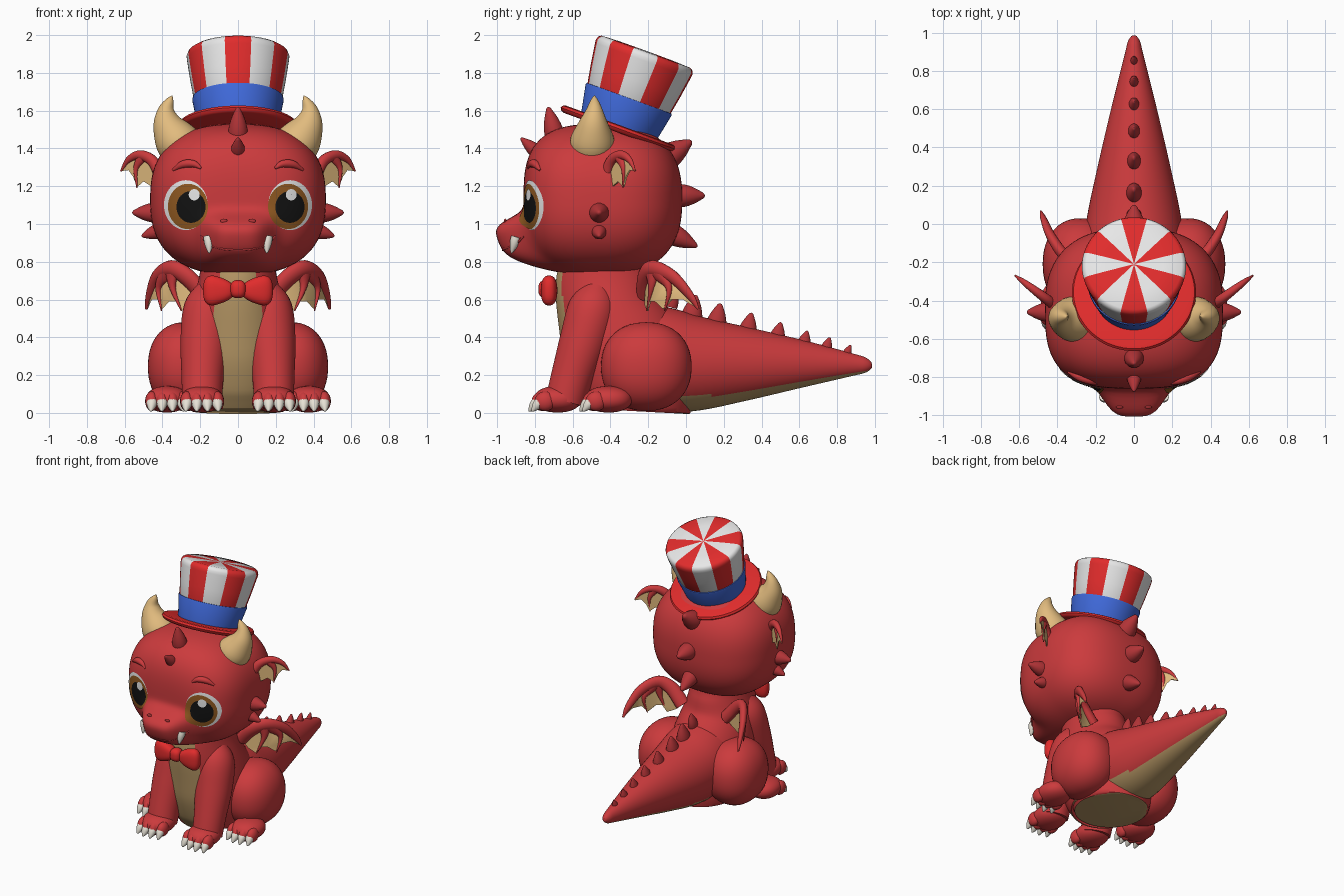
import bpy, bmesh, math
from mathutils import Vector, Matrix

cube = bpy.data.objects.get("Cube")
if cube:
    bpy.data.objects.remove(cube)
made = []


def material(name, *rgb):
    m = bpy.data.materials.new(name)
    m.use_nodes = True
    m.diffuse_color = (*rgb, 1)
    bsdf = next(n for n in m.node_tree.nodes if n.type == 'BSDF_PRINCIPLED')
    bsdf.inputs["Base Color"].default_value = (*rgb, 1)
    return m


skin = material("skin red", .6, .043, .046)
spine = material("spine red", .45, .034, .038)
cloth = material("cloth red", .75, .025, .025)
blue = material("hat blue", .05, .14, .69)
white = material("white", .82, .82, .82)
ivory = material("ivory", .8, .76, .67)
tan = material("horn tan", .76, .5, .21)
belly = material("belly tan", .47, .31, .13)
brown = material("iris brown", .28, .1, .015)
black = material("pupil black", .006, .006, .006)


def finish(name, bm, *mats, rule=None, closed=True):
    if closed:
        bmesh.ops.recalc_face_normals(bm, faces=bm.faces)
    for f in bm.faces:
        if rule:
            f.material_index = rule(f)
    mesh = bpy.data.meshes.new(name)
    bm.to_mesh(mesh)
    bm.free()
    for m in mats:
        mesh.materials.append(m)
    ob = bpy.data.objects.new(name, mesh)
    bpy.context.collection.objects.link(ob)
    made.append(ob)
    return ob


def skin_rings(bm, rings):
    rows = [[bm.verts.new(p) for p in ring] for ring in rings]
    n = len(rows[0])
    for a, b in zip(rows, rows[1:]):
        for i in range(n):
            j = (i + 1) % n
            bm.faces.new((a[i], a[j], b[j], b[i]))
    return rows


def spline(pts, steps):
    """Smooth samples through points with any number of components."""
    p = [Vector(q) for q in pts]
    p = [2 * p[0] - p[1]] + p + [2 * p[-1] - p[-2]]
    out = []
    for a, b, c, d in zip(p, p[1:], p[2:], p[3:]):
        for k in range(steps):
            t = k / steps
            out.append(b + (c - a) * (t / 2) + (2 * a - 5 * b + 4 * c - d) * (t * t / 2)
                       + (3 * b - a - 3 * c + d) * (t ** 3 / 2))
    return out + [p[-2]]


def tube(name, pts, *mats, ref=(1, 0, 0), n=20, steps=5, rule=None):
    """Sweep through (x, y, z, radius[, second radius])."""
    s = spline([q if len(q) == 5 else (*q, q[3]) for q in pts], steps)
    rings = []
    for i, q in enumerate(s):
        t = (s[min(i + 1, len(s) - 1)].to_3d() - s[max(i - 1, 0)].to_3d()).normalized()
        u = Vector(ref)
        u = (u - t * u.dot(t)).normalized()
        v = t.cross(u)
        ang = [2 * math.pi * (k + .5) / n for k in range(n)]
        rings.append([q.to_3d() + u * max(q[3], .002) * math.cos(a)
                      + v * max(q[4], .002) * math.sin(a) for a in ang])
    bm = bmesh.new()
    rows = skin_rings(bm, rings)
    bm.faces.new(rows[0])
    bm.faces.new(rows[-1])
    return finish(name, bm, *mats, rule=rule)


def blob(name, centre, radii, mat, power=2, seg=32):
    """Ellipsoid; higher powers are boxier."""
    bm = bmesh.new()
    bmesh.ops.create_uvsphere(bm, u_segments=seg, v_segments=seg * 2 // 3, radius=1)
    for v in bm.verts:
        k = sum(abs(c) ** power for c in v.co) ** (-1 / power)
        v.co = Vector(centre) + Vector(c * k * r for c, r in zip(v.co, radii))
    return finish(name, bm, mat)


def spike(name, base, tip, r, mat=spine, r2=None, ref=(1, 0, 0)):
    a, b = Vector(base), Vector(tip)
    pts = [(*a.lerp(b, t), r * k, (r2 or r) * k)
           for t, k in ((-.25, 1), (.1, .98), (.5, .72), (.85, .34), (.96, .19), (1, .01))]
    return tube(name, pts, mat, ref=ref, n=16, steps=2)


def lathe(name, profile, place, *mats, n=72, rule=None):
    bm = bmesh.new()
    skin_rings(bm, [[(r * math.sin(2 * math.pi * i / n), -r * math.cos(2 * math.pi * i / n), h)
                     for i in range(n)] for r, h in profile])
    ob = finish(name, bm, *mats, rule=rule)
    ob.data.transform(place)
    return ob


# Torso and tail, with a pale strip along the underside
def front_strip(f):
    c = f.calc_center_median()
    strip = f.normal.y < -.3 and abs(c.x) < .08 + .05 * math.sin(math.pi * min(c.z / .8, 1))
    return int(strip or f.normal.z < -.9)


tube("torso", [(0, -.43, .82, .19, .23), (0, -.43, .7, .21, .26), (0, -.41, .55, .25, .275),
               (0, -.35, .38, .28, .32), (0, -.28, .2, .29, .33), (0, -.25, .06, .27, .29),
               (0, -.25, .008, .24, .26)], skin, belly, n=96, rule=front_strip)
tube("tail", [(0, -.35, .31, .24, .28), (0, -.15, .285, .265, .28), (0, .04, .262, .245, .255),
              (0, .3, .26, .19, .2), (0, .6, .26, .12, .13), (0, .88, .255, .05, .06),
              (0, .95, .252, .033, .04), (0, .98, .25, .015, .018), (0, .985, .25, .002)],
     skin, belly, n=64, rule=lambda f: int(f.normal.z < -.68))
for y, z, h in ((-.08, .58, .08), (.03, .51, .115), (.16, .47, .11), (.325, .43, .1),
                (.48, .39, .09), (.62, .355, .08), (.74, .335, .065), (.85, .31, .05)):
    spike("tail_spike", (0, y, z), (0, y + .022, z + h), h * .38, r2=h * .5)

# Head: a soft box whose front swells into the muzzle
HEAD, SIZE, ROUND, FRONT = Vector((0, -.44, 1.13)), Vector((.465, .42, .4)), 2.5, 3


def muzzle(x, z):
    dz = z - .91
    return .16 * math.exp(-(x / .175) ** 4 - (dz / (.13 if dz > 0 else .15)) ** 4)


def across(x, z):
    return (abs(x) ** ROUND + abs(z) ** ROUND) ** (1 / ROUND)


def face_y(x, z):
    k = 1 - across(x / SIZE.x, (z - HEAD.z) / SIZE.z) ** FRONT
    return HEAD.y - SIZE.y * max(k, 0) ** (1 / FRONT) - muzzle(x, z)


bm = bmesh.new()
bmesh.ops.create_uvsphere(bm, u_segments=128, v_segments=88, radius=1)
for v in bm.verts:
    m = FRONT if v.co.y < 0 else ROUND
    v.co *= (abs(v.co.y) ** m + across(v.co.x, v.co.z) ** m) ** (-1 / m)
    forward = min(max(-v.co.y * 2, 0), 1)
    v.co = HEAD + v.co * SIZE
    v.co.y -= muzzle(v.co.x, v.co.z) * forward
finish("head", bm, skin)
tube("mouth_line", [(x, face_y(x, z) + .003, z, .006) for x, z in
                    ((-.195, .935), (-.15, .89), (-.08, .868), (0, .862), (.08, .868), (.15, .89), (.195, .935))],
     spine, ref=(0, 0, 1), n=10)
for base, tip, r in (((0, -.7, 1.49), (0, -.73, 1.62), .052), ((0, -.8, 1.39), (0, -.875, 1.455), .038),
                     ((0, -.09, 1.36), (0, .03, 1.44), .07), ((0, -.02, 1.15), (0, .1, 1.15), .062),
                     ((0, -.06, .94), (0, .06, .88), .057)):
    spike("head_spike", base, tip, r)


# Painted eye discs follow the curve of the face
def face_disc(name, x, z, rx, rz, lift, mat, n=40, rows=8):
    bm = bmesh.new()
    rings = []
    for k in range(rows + 1):
        t = max(k / rows, .01)
        pts = [(x + rx * t * math.cos(2 * math.pi * i / n), z + rz * t * math.sin(2 * math.pi * i / n))
               for i in range(n)]
        rings.append([(a, face_y(a, b) - lift, b) for a, b in pts])
    skin_rings(bm, rings)
    bm.normal_update()
    bmesh.ops.reverse_faces(bm, faces=[f for f in bm.faces if f.normal.y > 0])
    finish(name, bm, mat, closed=False)


# Thin skin between a bony arm and fingers; depth gives y for each x
def webbed(name, s, arm, edge, fingers, depth, r, wide):
    def at(x, z):
        return Vector((s * x, depth(x), z))
    bm = bmesh.new()
    face = bm.faces.new([bm.verts.new(at(*p)) for p in arm + edge])
    back = bmesh.ops.extrude_face_region(bm, geom=[face])["geom"]
    for v in back:
        if isinstance(v, bmesh.types.BMVert):
            v.co.y += .008
    bmesh.ops.triangulate(bm, faces=bm.faces)
    finish(name + "_membrane", bm, tan)
    last = len(arm) - 1
    sizes = [r * (1 - .85 * (i / last) ** 2) for i in range(last + 1)]
    tube(name + "_arm", [(*at(*p), k, k * wide) for p, k in zip(arm, sizes)],
         skin, ref=(s, -1, 0), n=14)
    for top, mid, tip in fingers:
        tube(name + "_finger", [(*at(*top), r * .7, r * wide), (*at(*mid), r * .5, r * .5), (*at(*tip), .003)],
             skin, ref=(s, -1, 0), n=12)


for s, side in ((1, "left"), (-1, "right")):
    face_disc(side + "_eye_white", s * .276, 1.1, .116, .132, .004, white)
    face_disc(side + "_iris", s * .265, 1.093, .106, .12, .006, brown)
    face_disc(side + "_pupil", s * .262 + .013, 1.09, .077, .084, .008, black)
    face_disc(side + "_eye_shine", s * .257 + .025, 1.155, .029, .03, .01, white)
    tube(side + "_brow", [(s * x, face_y(x, z), z, r) for x, z, r in
                          ((.195, 1.295, .006), (.235, 1.318, .019), (.29, 1.316, .021), (.345, 1.285, .006))],
         skin, ref=(0, 1, 0), n=12)
    blob(side + "_nostril", (s * .075, face_y(.075, 1.015), 1.015), (.019, .008, .013), spine, seg=16)
    spike(side + "_fang", (s * .155, face_y(.155, .9) + .004, .915), (s * .152, face_y(.152, .9) - .012, .845),
          .027, ivory)
    spike(side + "_cheek_spike", (s * .45, -.46, 1.06), (s * .56, -.46, 1.06), .053, ref=(0, 1, 0))
    spike(side + "_jaw_spike", (s * .43, -.46, .96), (s * .51, -.46, .935), .04, ref=(0, 1, 0))
    tube(side + "_horn", [(s * .28, -.5, 1.385, .118), (s * .33, -.495, 1.45, .115),
                          (s * .372, -.49, 1.53, .08), (s * .38, -.485, 1.6, .046),
                          (s * .36, -.485, 1.655, .02), (s * .348, -.485, 1.68, .002)],
         tan, ref=(0, 1, 0), n=28)
    webbed(side + "_ear", s, [(.4, 1.22), (.45, 1.33), (.52, 1.365), (.58, 1.34), (.62, 1.28)],
           [(.58, 1.285), (.555, 1.25), (.535, 1.195), (.5, 1.225), (.46, 1.2)],
           [((.51, 1.355), (.54, 1.29), (.535, 1.19))], lambda x: -.42 + (x - .42) * .75, .028, 1.15)
    webbed(side + "_wing", s, [(.18, .62), (.27, .72), (.355, .765), (.43, .72), (.47, .62), (.485, .55)],
           [(.455, .6), (.425, .6), (.4, .55), (.365, .59), (.33, .59), (.3, .54), (.24, .57)],
           [((.38, .75), (.42, .66), (.405, .54)), ((.35, .75), (.345, .66), (.3, .54))],
           lambda x: -.22 + .27 * ((x - .2) / .28) ** 3, .036, 1.4)

    # Legs, feet, toes and claws
    tube(side + "_front_leg", [(s * .13, -.46, .68, .07), (s * .155, -.49, .56, .13), (s * .175, -.54, .38, .13),
                               (s * .187, -.6, .2, .113), (s * .19, -.64, .06, .105)], skin, n=32)
    blob(side + "_thigh", (s * .28, -.21, .245), (.197, .24, .235), skin, 2.2, 40)
    for leg, x, y in (("front", .19, -.68), ("hind", .375, -.41)):
        blob(f"{side}_{leg}_foot", (s * x, y, .072), (.112, .125, .07), skin, 2.2)
        for k in (-1.5, -.5, .5, 1.5):
            tx, ty = s * x + k * .054, y - .09 + abs(k) * .016
            blob(f"{side}_{leg}_toe", (tx, ty, .062), (.036, .055, .052), skin, seg=16)
            spike(f"{side}_{leg}_claw", (tx, ty - .035, .05), (tx + k * .004, ty - .07, .008), .028, ivory)

    # Bow tie lobe, flaring outwards
    lobe = blob(side + "_bow_lobe", (0, 0, 0), (.085, .044, .095), cloth, 2.6)
    for v in lobe.data.vertices:
        v.co.z *= .75 + v.co.x * s * 3.3
        v.co += Vector((s * .1, -.725, .648))
blob("bow_knot", (0, -.74, .655), (.042, .042, .048), cloth, 2.6)

# Striped hat, tilted backwards
tilt = Matrix.Translation((0, -.36, 1.503)) @ Matrix.Rotation(math.radians(-20), 4, 'X')


def stripe(f):
    c = f.calc_center_median()
    return int((math.degrees(math.atan2(c.x, -c.y)) + 375) // 30) % 2


lathe("hat_brim", [(.1, -.016), (.3, -.018), (.316, -.011), (.324, .003), (.316, .017),
                   (.3, .022), (.1, .02), (.1, -.016)], tilt, cloth)
lathe("hat_band", [(.19, 0), (.212, .012), (.242, .163), (.24, .173), (.22, .175)], tilt, blue)
lathe("hat_crown", [(.22, .14), (.234, .17), (.252, .27), (.27, .387), (.272, .407), (.265, .425),
                    (.25, .435), (.15, .439), (.001, .44)], tilt, cloth, white, rule=stripe)

bpy.ops.object.select_all(action='DESELECT')
for ob in made:
    ob.select_set(True)
bpy.context.view_layer.objects.active = made[0]
bpy.ops.object.shade_smooth_by_angle(angle=math.radians(42))
